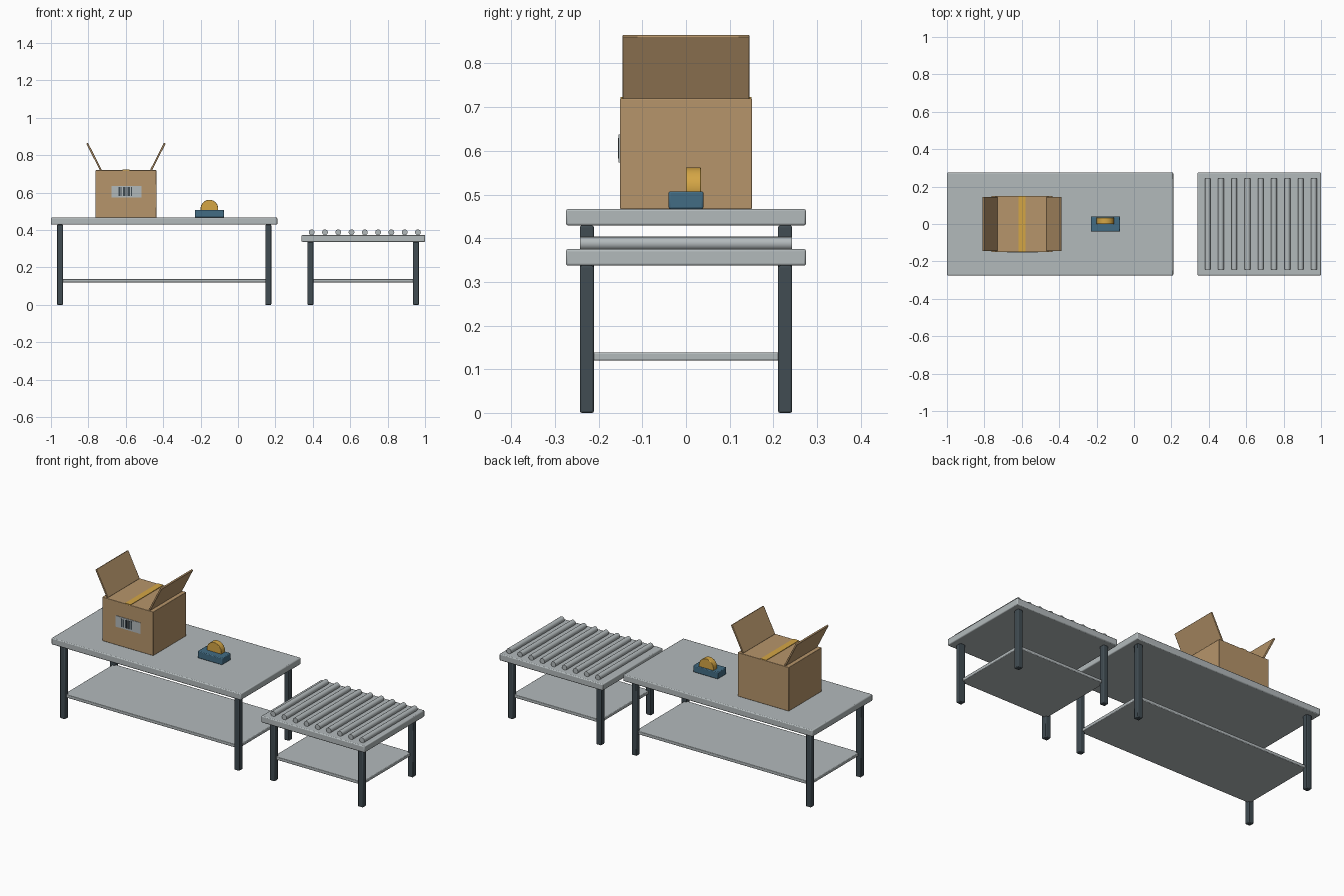
import bpy
from math import radians, sin, cos
from mathutils import Vector

default = bpy.data.objects.get("Cube")
if default:
    bpy.data.objects.remove(default, do_unlink=True)


def material(name, rgb):
    m = bpy.data.materials.new(name)
    m.use_nodes = True
    m.diffuse_color = (*rgb, 1)
    m.node_tree.nodes["Principled BSDF"].inputs["Base Color"].default_value = (*rgb, 1)
    return m


STEEL = material("light steel", (0.45, 0.49, 0.50))
DARK = material("dark frame", (0.052, 0.072, 0.085))
CARD = material("cardboard", (0.47, 0.30, 0.145))
TAPE = material("amber tape", (0.66, 0.38, 0.06))
BLUE = material("blue plastic", (0.055, 0.15, 0.23))


def finish(ob, name, mat, bevel):
    ob.name = name
    ob.data.materials.append(mat)
    bpy.ops.object.transform_apply(location=False, rotation=False, scale=True)
    if bevel:
        mod = ob.modifiers.new("soft edges", "BEVEL")
        mod.width = bevel
        mod.segments = 2
        mod.limit_method = "ANGLE"
    bpy.ops.object.shade_smooth_by_angle(angle=radians(35))
    return ob


def block(name, x, y, z, mat, bevel=0.0):
    """Box given as (low, high) ranges on each axis."""
    bpy.ops.mesh.primitive_cube_add(size=1, location=[sum(r) / 2 for r in (x, y, z)])
    ob = bpy.context.object
    ob.scale = [r[1] - r[0] for r in (x, y, z)]
    return finish(ob, name, mat, bevel)


def rod(name, loc, radius, length, mat, sides, bevel=0.0):
    """Cylinder lying along y."""
    bpy.ops.mesh.primitive_cylinder_add(vertices=sides, radius=radius, depth=length,
                                        location=loc, rotation=(radians(90), 0, 0))
    return finish(bpy.context.object, name, mat, bevel)


def table(name, x0, x1, top):
    """Slab top, four legs and a low shelf."""
    thick, half, inset, leg = 0.038, 0.275, 0.048, 0.016
    block(name + "_top", (x0, x1), (-half, half), (top - thick, top), STEEL, 0.005)
    lx, ly = (x0 + inset, x1 - inset), half - inset
    for side, cx in zip(("right", "left"), lx):
        for end, cy in (("front", -ly), ("back", ly)):
            block(f"{name}_leg_{end}_{side}", (cx - leg, cx + leg), (cy - leg, cy + leg),
                  (0, top - thick), DARK, 0.004)
    block(name + "_shelf", lx, (-ly, ly), (0.12, 0.138), STEEL, 0.003)


# Tables
TOP = 0.467
table("packing_table", -1.0, 0.21, TOP)
table("roller_table", 0.34, 1.0, 0.375)

# Conveyor rollers
for i in range(9):
    rod(f"roller_{i + 1}", (0.394 + 0.071 * i, 0, 0.388), 0.0155, 0.486, STEEL, 16)

# Carton with two raised flaps
CX, RIM = -0.599, 0.72
block("carton", (CX - 0.163, CX + 0.163), (-0.151, 0.151), (TOP, RIM), CARD, 0.002)
block("carton_tape", (CX - 0.018, CX + 0.018), (-0.15, 0.15), (RIM - 0.003, RIM + 0.003), TAPE)
tilt, length = radians(27), 0.162
for side, s in (("right", -1), ("left", 1)):
    flap = block("carton_flap_" + side, (-0.005, 0.005), (-0.145, 0.145),
                 (-length / 2, length / 2), CARD, 0.002)
    flap.rotation_euler.y = s * tilt
    flap.location = Vector((CX + s * 0.134, 0, RIM)) + \
        Vector((s * sin(tilt), 0, cos(tilt))) * length / 2

# Shipping label with bars
block("label", (-0.676, -0.516), (-0.154, -0.150), (0.573, 0.637), STEEL)
bx = -0.639
for i, w in enumerate((0.010, 0.005, 0.012, 0.005, 0.009, 0.005)):
    block(f"label_bar_{i + 1}", (bx, bx + w), (-0.156, -0.152), (0.583, 0.629), DARK)
    bx += w + 0.005

# Tape dispenser
block("dispenser_base", (-0.231, -0.074), (-0.04, 0.04), (TOP, 0.507), BLUE, 0.004)
rod("tape_roll", (-0.153, 0.017, 0.515), 0.047, 0.034, TAPE, 32, 0.002)
